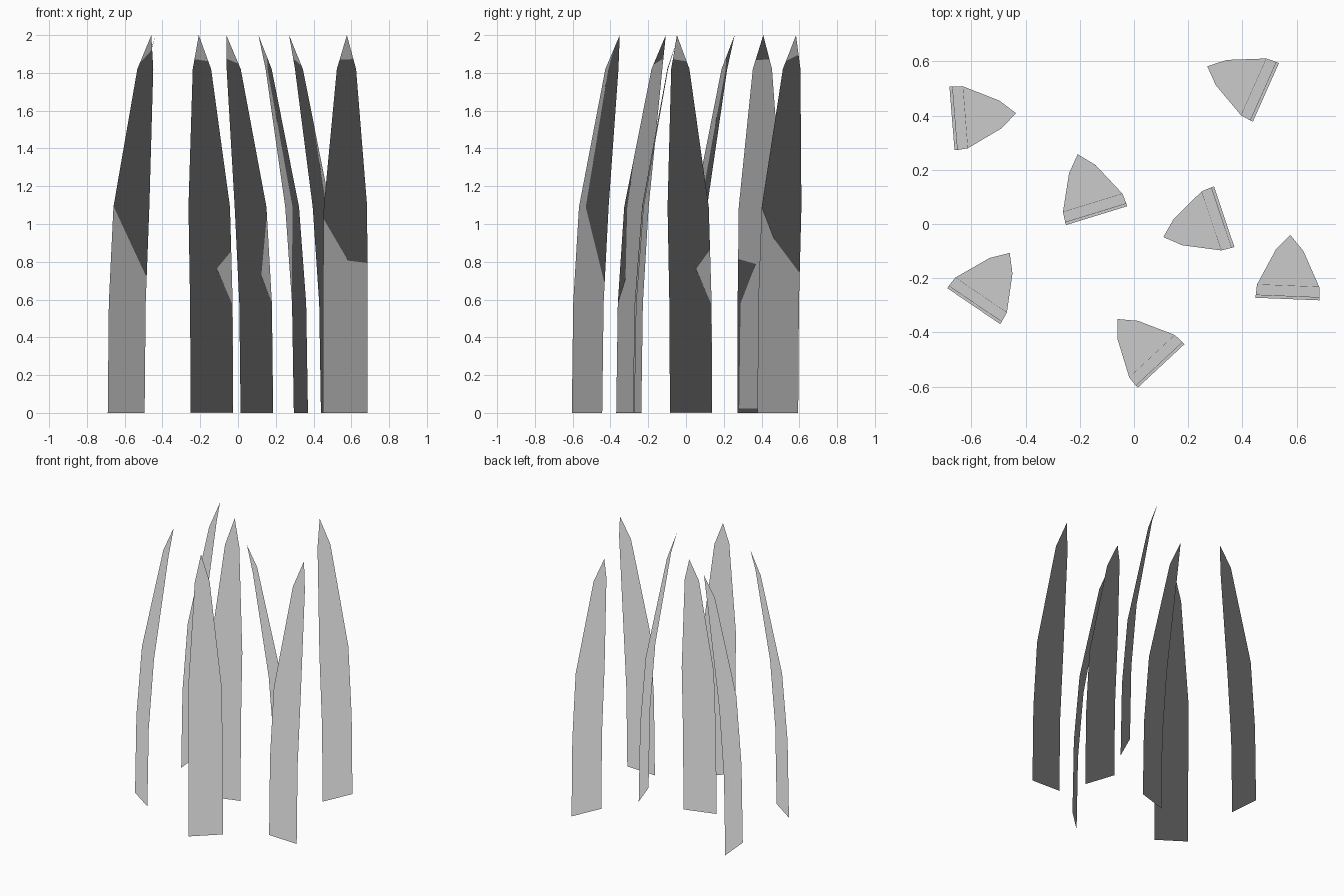
import bpy
from math import radians, cos, sin

if "Cube" in bpy.data.objects:
    bpy.data.objects.remove(bpy.data.objects["Cube"])

# Blade profile rows: height, forward bend, half width (0 = pointed tip)
ROWS = [(0, 0, 0.118), (0.58, 0.010, 0.118), (1.09, 0.049, 0.115),
        (1.82, 0.180, 0.051), (2.0, 0.237, 0)]

# Blade placement: base centre x, y and the direction it bends toward
BLADES = [(0.487, 0.486, 156.0), (-0.672, 0.390, 4.6), (-0.138, 0.031, 107.1),
          (0.333, 0.027, 198.5), (0.567, -0.277, 87.7), (-0.592, -0.303, 55.8),
          (0.100, -0.524, 133.0)]


def grass_blade(name, x, y, angle):
    c, s = cos(radians(angle)), sin(radians(angle))
    verts = []
    for z, bend, half in ROWS:
        for side in ((1, -1) if half else (0,)):
            w = side * half
            verts.append((x + bend * c - w * s, y + bend * s + w * c, z))
    # Quads up the blade, closed by a triangle; normals on the outer side
    n = len(verts)
    faces = [(i, i + 1, i + 3, i + 2)[::-1] for i in range(0, n - 3, 2)]
    faces.append((n - 1, n - 2, n - 3))
    mesh = bpy.data.meshes.new(name)
    mesh.from_pydata(verts, [], faces)
    mesh.shade_smooth()
    # Upward shading normals so the whole tuft lights evenly
    mesh.normals_split_custom_set_from_vertices([(0, 0, 1)] * n)
    bpy.context.collection.objects.link(bpy.data.objects.new(name, mesh))


for i, blade in enumerate(BLADES):
    grass_blade(f"grass_blade_{i + 1}", *blade)
